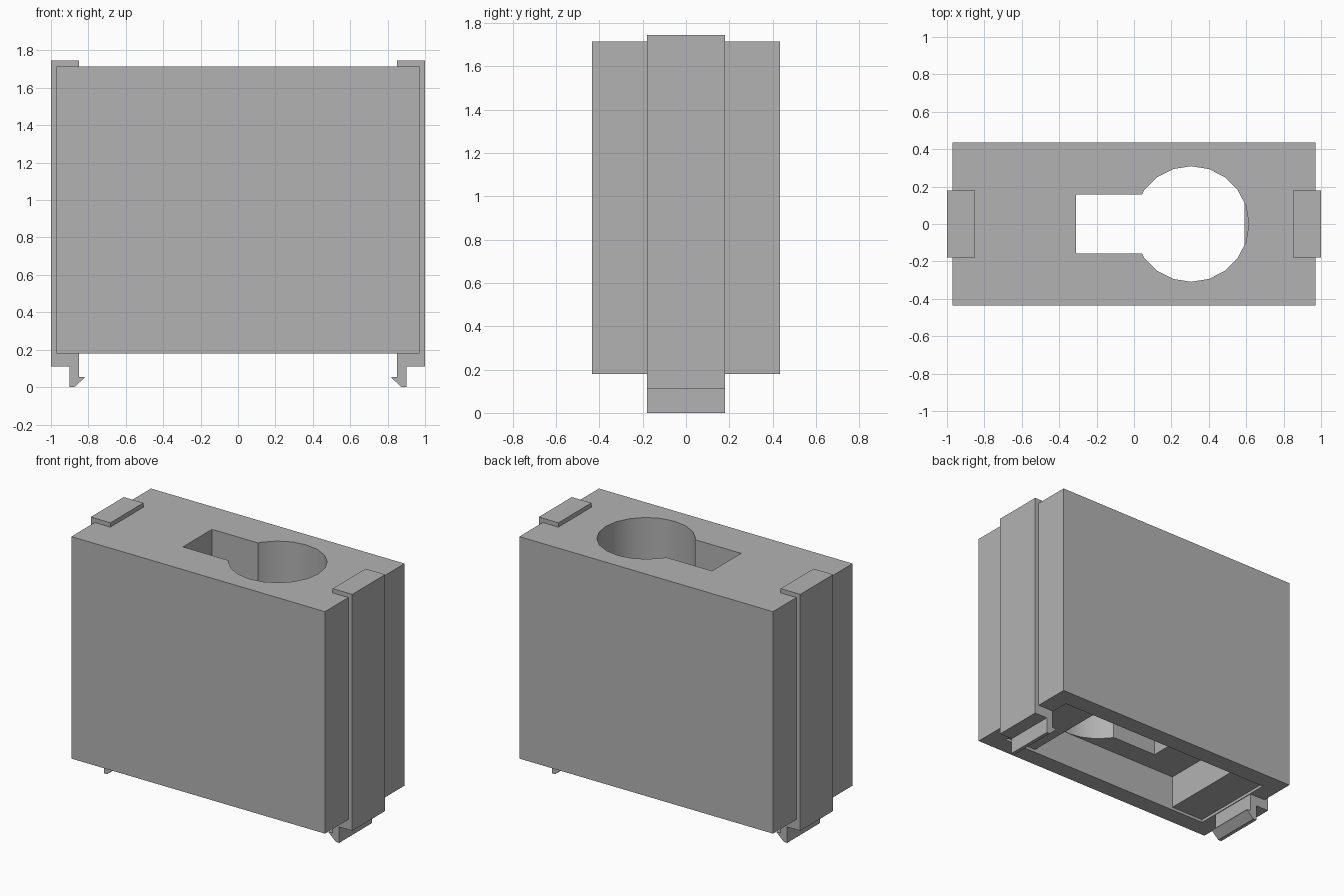
import bpy, bmesh, math
from mathutils import Vector

cube = bpy.data.objects.get("Cube")
if cube:
    bpy.data.objects.remove(cube, do_unlink=True)

grey = bpy.data.materials.new("plain grey")
grey.use_nodes = True
colour = (0.45, 0.45, 0.45, 1)
grey.diffuse_color = colour
grey.node_tree.nodes["Principled BSDF"].inputs["Base Color"].default_value = colour


def prism(name, outline, extrude):
    """Closed outline of 3D points, pushed along the extrude vector."""
    bm = bmesh.new()
    face = bm.faces.new([bm.verts.new(p) for p in outline])
    new = bmesh.ops.extrude_face_region(bm, geom=[face])["geom"]
    verts = [v for v in new if isinstance(v, bmesh.types.BMVert)]
    bmesh.ops.translate(bm, verts=verts, vec=Vector(extrude))
    bmesh.ops.recalc_face_normals(bm, faces=bm.faces)
    mesh = bpy.data.meshes.new(name)
    bm.to_mesh(mesh)
    bm.free()
    mesh.materials.append(grey)
    obj = bpy.data.objects.new(name, mesh)
    bpy.context.collection.objects.link(obj)
    return obj


def block(name, x, y, z0, z1):
    corners = [(-x, -y, z0), (x, -y, z0), (x, y, z0), (-x, y, z0)]
    return prism(name, corners, (0, 0, z1 - z0))


BOTTOM, TOP, CEILING = 0.18, 1.715, 0.43

# Main housing
body = block("housing", 0.97, 0.435, BOTTOM, TOP)

# Shallow recess in the underside, then the deeper pocket above it
recess = block("recess_cutter", 0.845, 0.31, 0.1, BOTTOM + 0.02)
pocket = block("pocket_cutter", 0.59, 0.31, 0.1, CEILING)

# Keyhole shaft: round hole joined to a straight slot
radius, centre, slot = 0.309, 0.305, 0.159
arc = [math.radians(a) for a in range(-144, 145, 18)]
outline = [(centre + radius * math.cos(a), radius * math.sin(a), 0.3) for a in arc]
outline += [(0.043, slot, 0.3), (-0.31, slot, 0.3),
            (-0.31, -slot, 0.3), (0.043, -slot, 0.3)]
keyhole = prism("keyhole_cutter", outline, (0, 0, 1.6))

cutters = [recess, pocket, keyhole]
for cutter in cutters:
    cutter.hide_render = True
    mod = body.modifiers.new(cutter.name, "BOOLEAN")
    mod.operation = "DIFFERENCE"
    mod.solver = "EXACT"
    mod.object = cutter

# Bake the cuts and drop the cutters
graph = bpy.context.evaluated_depsgraph_get()
cut_mesh = bpy.data.meshes.new_from_object(body.evaluated_get(graph))
body.modifiers.clear()
body.data = cut_mesh
for cutter in cutters:
    bpy.data.objects.remove(cutter, do_unlink=True)

# Side clips: a strap hooked over the housing, with a barbed foot
clip_profile = [(0.85, 1.745), (1, 1.745), (1, 0.11), (0.9, 0.11), (0.9, 0),
                (0.875, 0), (0.82, 0.05), (0.82, 0.055), (0.85, 0.055),
                (0.85, BOTTOM), (0.97, BOTTOM), (0.97, TOP), (0.85, TOP)]
for name, side in (("left_clip", 1), ("right_clip", -1)):
    prism(name, [(side * x, -0.18, z) for x, z in clip_profile], (0, 0.36, 0))

# Smooth the round shaft, keep the hard edges
bpy.ops.object.select_all(action="DESELECT")
body.select_set(True)
bpy.context.view_layer.objects.active = body
bpy.ops.object.shade_smooth_by_angle(angle=math.radians(25))
